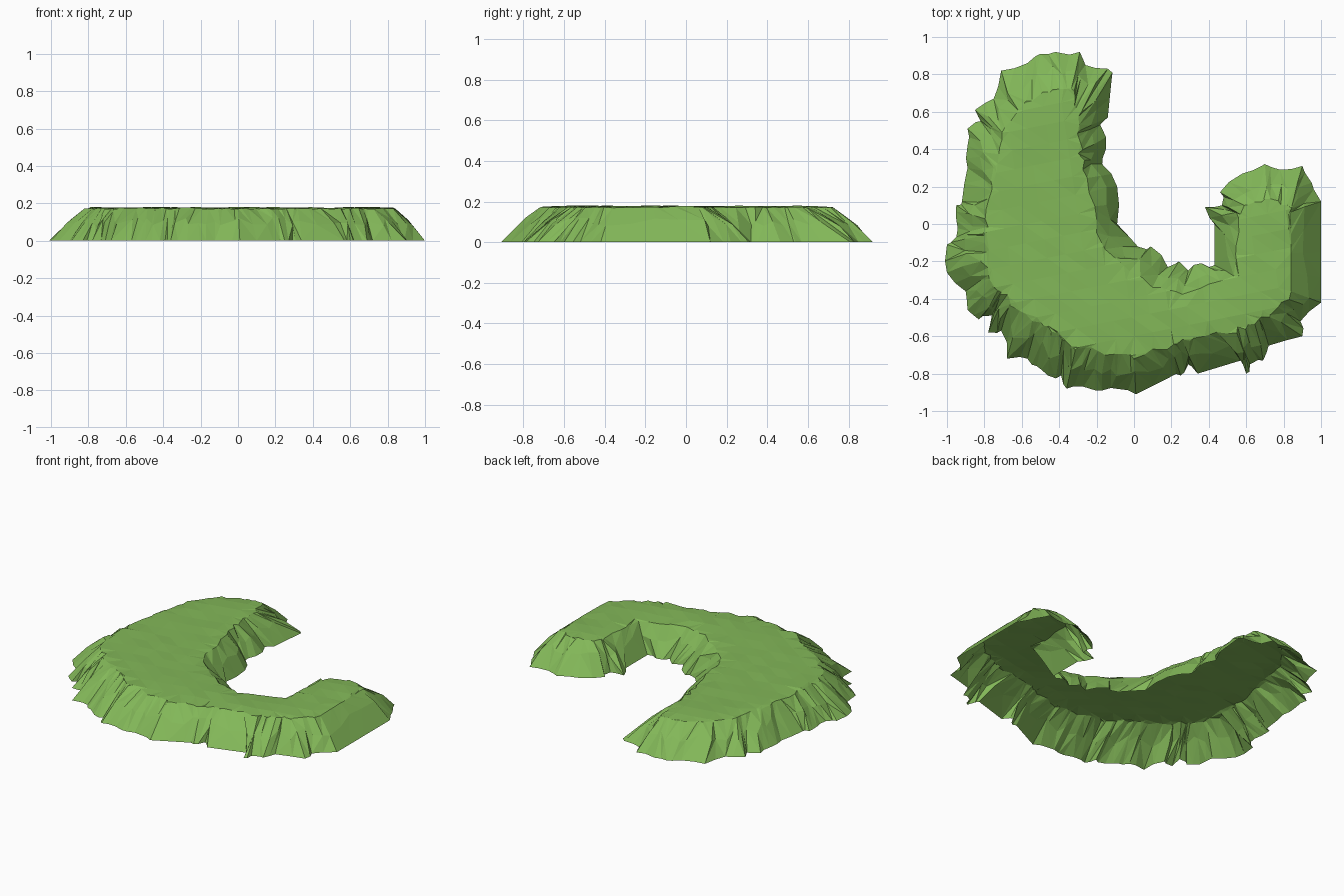
import bpy
import bmesh
import random
from mathutils import Vector

random.seed(4)
TOP = 0.177

default_cube = bpy.data.objects.get("Cube")
if default_cube:
    bpy.data.objects.remove(default_cube, do_unlink=True)

# Foot of the slope, in hundredths of a unit, clockwise from the back left
foot_outline = [
    (-71, 82), (-57, 86), (-50, 91), (-42, 92), (-29, 92), (-26, 85), (-14, 83),
    (-12, 77), (-14, 57), (-18, 53), (-15, 40), (-17, 32), (-9, 20), (-9, 0),
    (2, -12), (9, -12), (18, -23), (24, -20), (29, -25), (36, -21), (43, -22),
    (43, 0), (38, 9), (47, 10), (46, 17), (58, 27), (70, 32), (78, 29),
    (90, 31), (95, 22), (100, 12), (100, -15), (100, -42), (89, -52), (90, -60),
    (72, -65), (69, -73), (62, -75), (60, -80), (57, -73), (34, -80), (29, -75),
    (25, -81), (19, -82), (1, -91), (-10, -88), (-17, -89), (-27, -87),
    (-36, -88), (-39, -81), (-46, -81), (-52, -76), (-57, -72), (-68, -72),
    (-71, -57), (-78, -58), (-76, -49), (-83, -51), (-89, -46), (-90, -36),
    (-100, -26), (-100, -11), (-95, -7), (-95, 2), (-95, 10), (-92, 12),
    (-89, 30), (-89, 42), (-89, 51), (-82, 55), (-85, 61), (-75, 67),
]
# Rim of the plateau: one point for every second foot point
rim_outline = [
    (-61, 62), (-46, 72), (-32, 72), (-30, 62), (-29, 50), (-29, 38), (-24, 18),
    (-17, -14), (10, -34), (27, -38), (54, -28), (55, 4), (58, 9), (70, 13),
    (83, 11), (84, 5), (84, -36), (74, -49), (63, -53), (55, -57), (32, -61),
    (22, -64), (0, -72), (-14, -69), (-31, -66), (-41, -59), (-51, -53),
    (-66, -43), (-70, -38), (-75, -33), (-81, -20), (-80, -7), (-79, 5),
    (-77, 20), (-73, 38), (-71, 50),
]


def to_points(outline):
    return [Vector((x, y, 0)) / 100 for x, y in outline]


def with_midpoints(points):
    """Double the number of points on a closed outline."""
    result = []
    for i, point in enumerate(points):
        following = points[(i + 1) % len(points)]
        result += [point, (point + following) / 2]
    return result


def nudge(amount):
    return Vector((random.uniform(-amount, amount), random.uniform(-amount, amount), 0))


def add_ring(bm, points):
    return [bm.verts.new(p) for p in points]


def roughened_rings():
    """Foot, middle and rim rings; long straight banks stay smooth."""
    foot = with_midpoints(to_points(foot_outline))
    rim = with_midpoints(with_midpoints(to_points(rim_outline)))
    rings = ([], [], [])
    for i, (low, high) in enumerate(zip(foot, rim)):
        straight = (foot[i - 1] - low).length > 0.1
        rough = 0.0 if straight else 0.016
        high = high + nudge(rough) + Vector((0, 0, TOP))
        bulge = Vector((0, 0, 0.008))
        middle = low.lerp(high, random.uniform(0.4, 0.65)) + nudge(rough) + bulge
        shift = nudge(rough) if i % 2 else Vector()
        rings[0].append(low + shift)
        rings[1].append(middle)
        rings[2].append(high)
    return rings


def cut_plateau(bm, faces, direction, spacing):
    """Slice the flat top into strips square to a direction."""
    for step in range(-12, 13):
        verts = {v for f in faces for v in f.verts}
        edges = {e for f in faces for e in f.edges}
        bmesh.ops.bisect_plane(
            bm, geom=list(verts) + list(edges) + list(faces), dist=0.004,
            plane_co=direction * (step * spacing + 0.013), plane_no=direction)
        faces = [f for f in bm.faces if all(v.co.z > TOP - 0.001 for v in f.verts)]
    return faces


# Grass colour
grass = bpy.data.materials.new("grass_green")
grass.use_nodes = True
colour = (0.225, 0.475, 0.098, 1)
grass.diffuse_color = colour
shader = next(n for n in grass.node_tree.nodes if n.type == "BSDF_PRINCIPLED")
shader.inputs["Base Color"].default_value = colour
shader.inputs["Roughness"].default_value = 0.9

# Sloping banks between the rings
bm = bmesh.new()
foot, middle, rim = [add_ring(bm, ring) for ring in roughened_rings()]
for lower, upper in ((foot, middle), (middle, rim)):
    for i in range(len(lower)):
        quad = (lower[i], lower[i - 1], upper[i - 1], upper[i])
        k = random.randrange(2)
        a, b, c, d = quad[k:] + quad[:k]
        bm.faces.new((a, b, c))
        bm.faces.new((a, c, d))

# Plateau; the shell stays open underneath
plateau = [bm.faces.new(rim[::-1])]
for direction in (Vector((1, 0.15, 0)), Vector((-0.2, 1, 0))):
    plateau = cut_plateau(bm, plateau, direction.normalized(), 0.1)

# Gentle bumps inside the plateau, and a slightly lowered rim
for vert in {v for f in plateau for v in f.verts}:
    on_rim = any(f not in plateau for f in vert.link_faces)
    if on_rim:
        vert.co.z -= random.uniform(0.003, 0.009)
    else:
        vert.co.z += random.uniform(-0.003, 0.003)

bmesh.ops.triangulate(bm, faces=bm.faces[:])
mesh = bpy.data.meshes.new("curved_hill")
bm.to_mesh(mesh)
bm.free()
mesh.materials.append(grass)
hill = bpy.data.objects.new("curved_hill", mesh)
bpy.context.collection.objects.link(hill)
